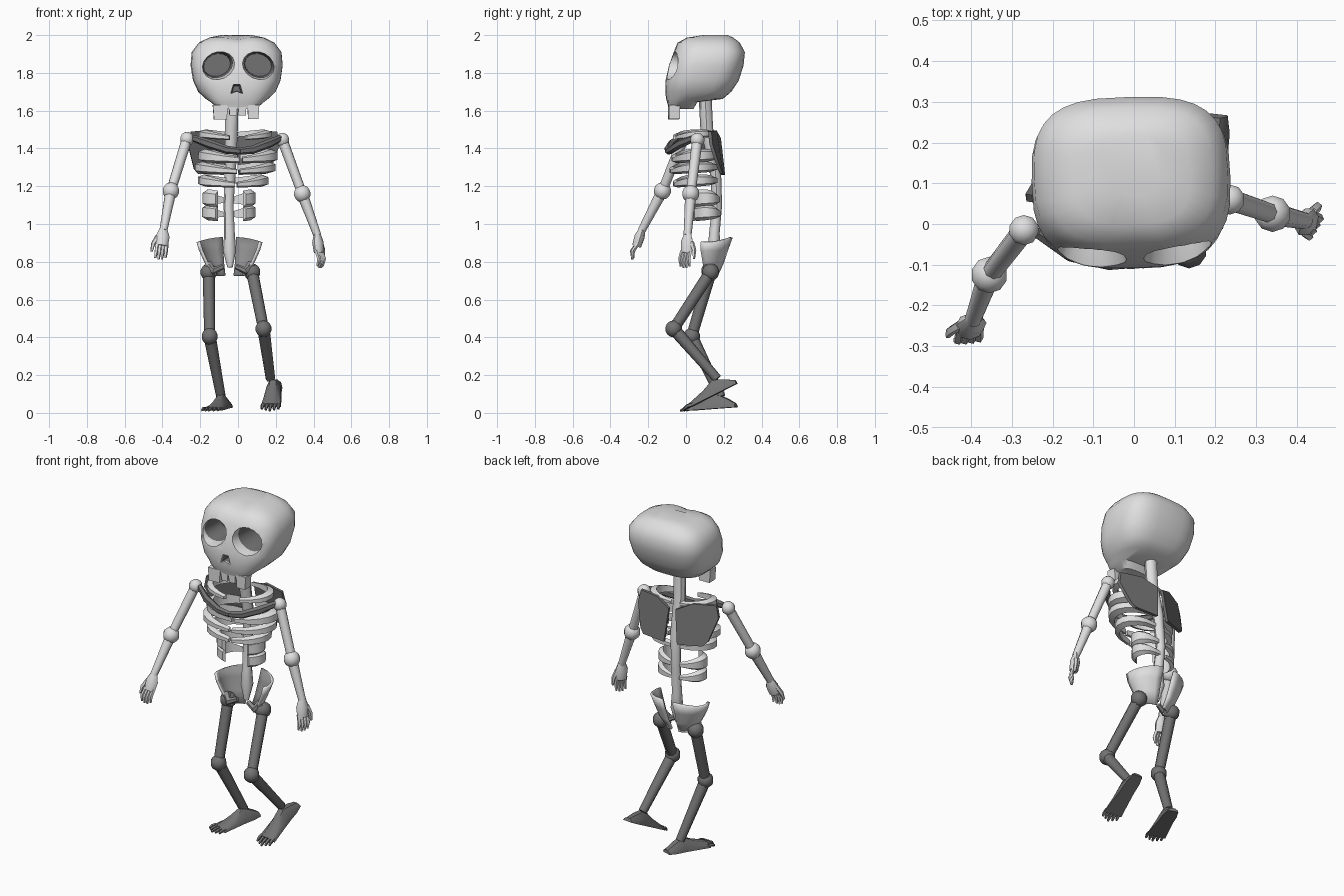
import bpy, bmesh, math
from mathutils import Vector, Matrix

if "Cube" in bpy.data.objects:
    bpy.data.objects.remove(bpy.data.objects["Cube"])

def material(name, v):
    m = bpy.data.materials.new(name)
    m.diffuse_color = (v, v, v, 1)
    m.use_nodes = True
    m.node_tree.nodes["Principled BSDF"].inputs["Base Color"].default_value = m.diffuse_color
    return m

BONE = material("pale_bone", 0.74)
DARK = material("dark_bone", 0.17)
INNER = material("inner_bone", 0.27)

def finish(name, bm, mats, angle=45, recalc=True):
    if recalc:
        bmesh.ops.recalc_face_normals(bm, faces=bm.faces)
    me = bpy.data.meshes.new(name)
    bm.to_mesh(me)
    bm.free()
    ob = bpy.data.objects.new(name, me)
    bpy.context.collection.objects.link(ob)
    for m in mats:
        me.materials.append(m)
    bpy.ops.object.select_all(action='DESELECT')
    ob.select_set(True)
    bpy.context.view_layer.objects.active = ob
    bpy.ops.object.shade_smooth_by_angle(angle=math.radians(angle))
    return ob

def loft(name, rings, mats, angle=45, rule=None):
    """Skin a list of equal rings and cap both ends."""
    bm = bmesh.new()
    vs = [[bm.verts.new(p) for p in r] for r in rings]
    n = len(vs[0])
    for a, b in zip(vs, vs[1:]):
        for i in range(n):
            j = (i + 1) % n
            bm.faces.new((a[i], a[j], b[j], b[i]))
    bm.faces.new(vs[0])
    bm.faces.new(vs[-1])
    if rule:
        for f in bm.faces:
            f.material_index = rule(f.calc_center_median())
    return finish(name, bm, mats, angle)

def tube(name, pts, radii, mat=BONE, sides=8, ref=(1, 0, 0), flat=1.0):
    pts = [Vector(p) for p in pts]
    rings = []
    for i, p in enumerate(pts):
        d = (pts[min(i + 1, len(pts) - 1)] - pts[max(i - 1, 0)]).normalized()
        r = Vector(ref)
        u = (r - d * r.dot(d)).normalized()
        v = d.cross(u)
        rings.append([p + (u * math.cos(t) + v * math.sin(t) * flat) * radii[i]
                      for t in (2 * math.pi * k / sides for k in range(sides))])
    return loft(name, rings, [mat])

def ball(name, p, r, mat=BONE):
    bm = bmesh.new()
    bmesh.ops.create_uvsphere(bm, u_segments=10, v_segments=7, radius=r,
                              matrix=Matrix.Translation(p))
    return finish(name, bm, [mat], 60)

def yaw(deg, cx, cy):
    c = Matrix.Translation((cx, cy, 0))
    return c @ Matrix.Rotation(math.radians(deg), 4, 'Z') @ c.inverted()

HEAD, TORSO = yaw(1.5, 0, .1), yaw(8, -.02, .08)

# Skull: stacked rounded-box rings (z, front, back, half width)
def skull_ring(z, f, b, w, n=32, e=.66):
    pts = []
    for k in range(n):
        t = 2 * math.pi * k / n
        c, s = math.cos(t), math.sin(t)
        x = math.copysign(abs(c) ** e, c) * w
        y = (f + b) / 2 + math.copysign(abs(s) ** e, s) * (b - f) / 2
        # brow ridges with a dip between them
        dip = .012 * math.exp(-(x / .04) ** 2) if z > 1.93 and y < .12 else 0
        pts.append((x - .007, y, z - dip))
    return pts

levels = [(1.61, -.09, .04, .10), (1.645, -.10, .06, .14), (1.662, -.105, .195, .165),
          (1.70, -.11, .24, .205), (1.76, -.108, .28, .232), (1.84, -.09, .305, .244),
          (1.91, -.065, .312, .238), (1.96, -.045, .285, .2), (1.987, 0, .25, .145),
          (2.0, .07, .22, .08)]
skull = loft("skull", [skull_ring(*l) for l in levels], [BONE, DARK], 60)

# Eye sockets and nose hole, with pale bevelled rims and dark depths
def cut(outline, stages):
    cx = sum(p[0] for p in outline) / len(outline)
    cz = sum(p[1] for p in outline) / len(outline)
    rings = [[(cx + (x - cx) * k, y, cz + (z - cz) * k) for x, z in outline] for y, k in stages]
    limit = stages[1][0]
    cutter = loft("cutter", rings, [BONE, DARK], rule=lambda c: int(c.y > limit))
    cutter.hide_render = True
    mod = skull.modifiers.new("hole", 'BOOLEAN')
    mod.operation, mod.solver, mod.object = 'DIFFERENCE', 'EXACT', cutter
    bpy.context.view_layer.objects.active = skull
    bpy.ops.object.modifier_apply(modifier=mod.name)
    bpy.data.objects.remove(cutter)

for s in (-1, 1):
    eye = []
    for k in range(16):
        t = 2 * math.pi * k / 16
        x, z = .094 * math.cos(t), .08 * math.sin(t)
        eye.append((-.002 + s * (.109 + x), 1.842 + z - x * .12))
    cut(eye, [(-.15, 1.1), (-.045, .84), (.1, .75)])
cut([(-.045, 1.69), (-.012, 1.702), (.02, 1.69), (.006, 1.74), (-.03, 1.74)],
    [(-.14, 1.1), (-.1, .95), (-.06, .7)])
bpy.ops.object.select_all(action='DESELECT')
skull.select_set(True)
bpy.ops.object.shade_smooth_by_angle(angle=math.radians(42))
skull.data.transform(HEAD)

# Teeth
for x0, x1, z in ((-.138, -.058, 1.553), (-.053, -.008, 1.575), (-.004, .04, 1.575), (.045, .108, 1.555)):
    def row(z, k):
        m, h = (x0 + x1) / 2, (x1 - x0) / 2 * k
        return [HEAD @ Vector(p) for p in ((m - h, -.092, z), (m + h, -.092, z),
                                           (m + h, -.035, z), (m - h, -.035, z))]
    loft("tooth", [row(z, .85), row(1.63, 1)], [BONE])

# Spine
tube("spine", [(-.03, .1, 1.7), (-.035, .11, 1.5), (-.04, .155, 1.3), (-.05, .165, 1.1),
               (-.045, .15, .95), (-.045, .15, .86), (-.042, .14, .77)],
     [.034, .034, .03, .026, .028, .035, .014])

# Ribs: (z, centre x, half width, front, back, height, end angle, front-heavy)
for z, cx, w, f, b, h, end, heavy in (
        (1.475, -.02, .195, -.065, .15, .045, 170, 0), (1.36, -.005, .212, -.075, .165, .07, 179, 0),
        (1.298, -.02, .215, -.085, .165, .06, 179, 0), (1.228, -.03, .188, -.065, .165, .062, 179, 0),
        (1.125, -.045, .142, .02, .18, .095, 150, 1), (1.05, -.045, .142, .025, .185, .085, 150, 1)):
    for s in (-1, 1):
        rings = []
        for k in range(10):
            a = math.radians(5 + (end - 5) * k / 9)
            sn = math.sin(a)
            hh = h / 2 * (.3 + .7 * math.sin(math.pi / 2 * k / 7) if heavy else .45 + .55 * sn)
            zc = z + .012 * sn - (0 if heavy else .02) * k / 9
            ring = []
            for q, dz in ((1, hh * .6), (1, -hh * .6), (.82, -hh), (.82, hh)):
                ring.append(TORSO @ Vector((cx + s * q * w * sn ** .8,
                                            (f + b) / 2 + q * (b - f) / 2 * math.cos(a), zc + dz)))
            rings.append(ring)
        loft("rib", rings, [BONE], 40)

# Collar bones and shoulder blades
for s in (-1, 1):
    tube("collar_bone", [TORSO @ Vector((-.015 + s * x, y, z)) for x, y, z in
                         ((.235, .01, 1.455), (.16, -.055, 1.425), (.07, -.09, 1.393), (0, -.097, 1.385))],
         [.018, .024, .022, .018], DARK, 6, (0, 0, 1), .8)
    blade = [(.02, .165, 1.455), (.11, .13, 1.495), (.23, .085, 1.49), (.245, .09, 1.42),
             (.205, .14, 1.29), (.18, .155, 1.265), (.04, .185, 1.26)]
    loft("shoulder_blade", [[TORSO @ Vector((-.02 + s * x, y + d, z)) for x, y, z in blade]
                            for d in (0, .018)], [DARK], 30)

# Arms and hands
arms = (("left", (-.27, -.015, 1.45), (-.355, -.125, 1.175), (-.395, -.235, .965),
         (-.413, -.285, .808), (.95, .1, 0), 1),
        ("right", (.235, .06, 1.445), (.34, .025, 1.16), (.42, .008, .94),
         (.435, -.005, .763), (.5, .85, 0), -1))
for side, sh, el, wr, tip, lat, thumb in arms:
    sh, el, wr, tip, lat = map(Vector, (sh, el, wr, tip, lat))
    lat.normalize()
    ball(side + "_shoulder", sh, .038)
    ball(side + "_elbow", el, .046)
    tube(side + "_upper_arm", [sh, el], [.028, .025])
    tube(side + "_forearm", [el, el.lerp(wr, .5), wr], [.03, .025, .021])
    d = tip - wr
    tube(side + "_palm", [wr - d * .1, wr + d * .2, wr + d * .52], [.018, .037, .032],
         sides=8, ref=lat, flat=.75)
    bend = d.cross(lat).normalized() * .014
    for i in range(4):
        o = i - 1.5
        base = wr + d * .45 + lat * o * .016
        end = wr + d * (1 - .05 * abs(o)) + lat * o * .018
        tube(side + "_finger", [base, base.lerp(end, .55) + bend, end], [.011, .011, .006],
             sides=5, ref=lat)
    base, end = wr + d * .2 - lat * .028 * thumb, wr + d * .7 - lat * .05 * thumb
    tube(side + "_thumb", [base, base.lerp(end, .5) - lat * .008 * thumb, end],
         [.013, .012, .006], sides=5, ref=(0, 1, 0))

# Pelvis: two curved wings, pale outside, darker inside
for s in (-1, 1):
    bm = bmesh.new()
    axis = -.045 + s * .015
    grid = []
    for z, w, dy, yc in ((.915, .16, .13, .118), (.86, .147, .112, .112),
                         (.79, .115, .085, .115), (.725, .065, .05, .12)):
        row = []
        for k in range(8):
            a = math.radians(8 + 100 * k / 7)
            lift = .012 * math.cos(2 * a) if z > .9 else 0
            row.append(bm.verts.new((axis + s * w * math.sin(a), yc + dy * math.cos(a), z + lift)))
        grid.append(row)
    for p, q in zip(grid, grid[1:]):
        for k in range(7):
            bm.faces.new((p[k], p[k + 1], q[k + 1], q[k]))
    bm.normal_update()
    for f in bm.faces:
        if f.normal.dot(f.calc_center_median() - Vector((axis, .1, .84))) < 0:
            f.normal_flip()
    wing = finish("pelvis_wing", bm, [BONE, INNER], 50, False)
    mod = wing.modifiers.new("thickness", 'SOLIDIFY')
    mod.thickness, mod.offset, mod.material_offset = .014, -1, 1
    # Lower hip bone joining wing to the middle
    tube("pubic_bone", [(axis + s * .1, .12, .79), (axis + s * .07, .1, .75), (axis + s * .02, .11, .775)],
         [.024, .022, .014], INNER, 6, (0, 0, 1))

# Legs and feet: hip, knee, ankle, heel, toe tip
legs = (("left", (-.155, .13, .745), (-.15, .03, .405), (-.09, .185, .085),
         (-.055, .265, .03), (-.155, -.03, .008)),
        ("right", (.075, .13, .745), (.135, -.065, .445), (.172, .165, .18),
         (.2, .27, .155), (.168, -.02, .008)))
for side, hip, knee, ankle, heel, toe in legs:
    hip, knee, ankle, heel, toe = map(Vector, (hip, knee, ankle, heel, toe))
    ball(side + "_hip", hip, .046, DARK)
    ball(side + "_knee", knee, .045, DARK)
    tube(side + "_thigh", [hip, knee], [.032, .029], DARK)
    tube(side + "_shin", [knee, knee.lerp(ankle, .6), ankle], [.033, .028, .025], DARK)
    d = toe - heel
    lat = d.cross(Vector((0, 0, 1))).normalized()
    up = lat.cross(d).normalized()
    rings = []
    for t, w, h in ((0, .03, .02), (.15, .04, .05), (.33, .041, .076), (.55, .047, .046), (.84, .056, .02)):
        c = heel + d * t
        rings.append([c - lat * w, c + lat * w, c + lat * w * .9 + up * h * .5,
                      c + lat * w * .4 + up * h, c - lat * w * .4 + up * h, c - lat * w * .9 + up * h * .5])
    loft(side + "_foot", rings, [DARK], 40)
    for i in range(5):
        o = i - 2
        a = heel + d * .8 + lat * o * .021 + up * .01
        b = toe - d * .03 * abs(o) + lat * o * .022 + up * .004
        tube(side + "_toe", [a, a.lerp(b, .6) + up * .004, b], [.01, .01, .006], DARK, 5, lat)
